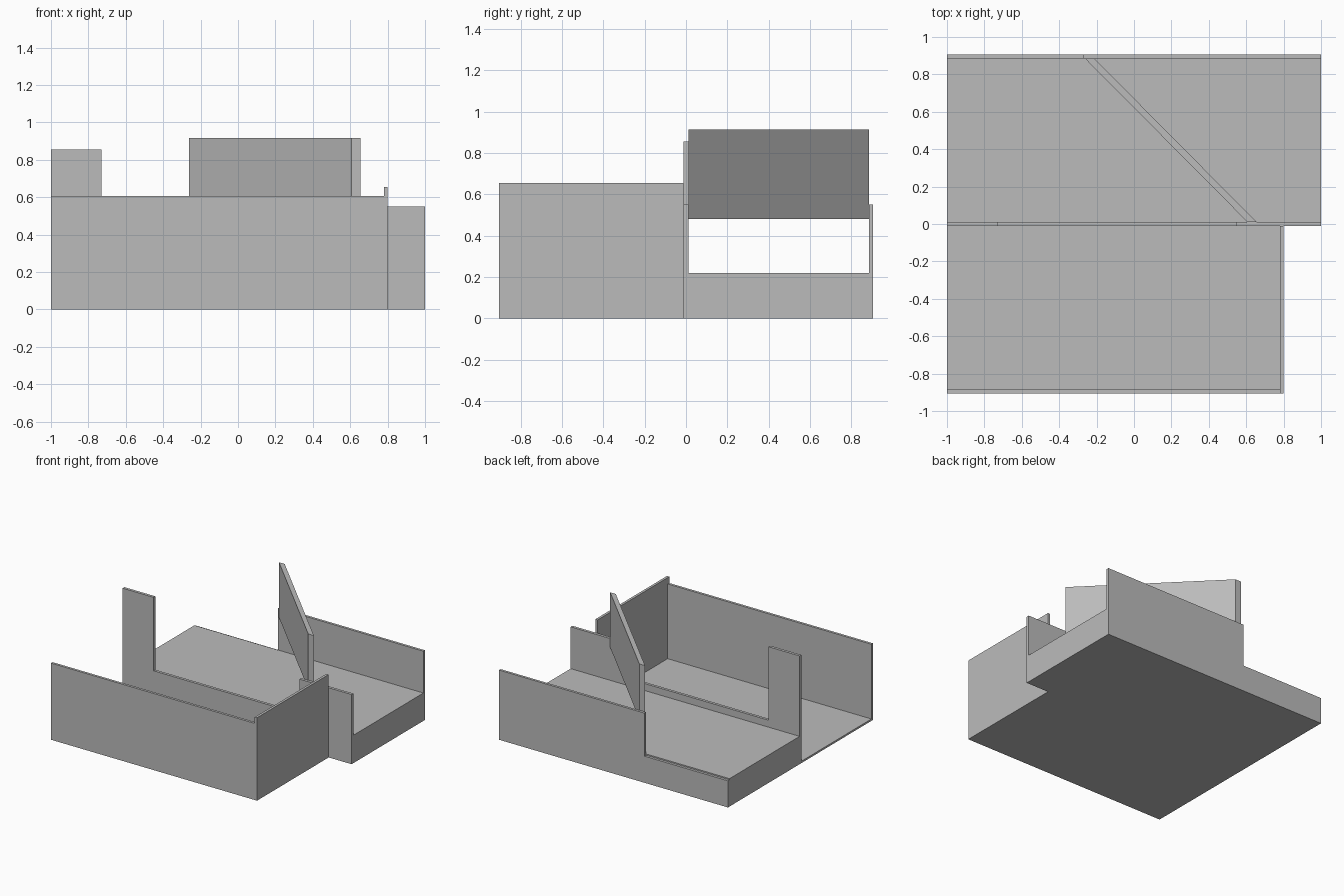
import bpy
import bmesh

default = bpy.data.objects.get("Cube")
if default:
    bpy.data.objects.remove(default, do_unlink=True)

GREY = (0.5, 0.5, 0.5, 1.0)
grey = bpy.data.materials.new("plain_grey")
grey.use_nodes = True
grey.diffuse_color = GREY
grey.node_tree.nodes["Principled BSDF"].inputs["Base Color"].default_value = GREY


def prism(name, outline, offset):
    """Extrude a flat outline along an offset vector."""
    bm = bmesh.new()
    face = bm.faces.new([bm.verts.new(p) for p in outline])
    grown = bmesh.ops.extrude_face_region(bm, geom=[face])["geom"]
    verts = [v for v in grown if isinstance(v, bmesh.types.BMVert)]
    bmesh.ops.translate(bm, verts=verts, vec=offset)
    bmesh.ops.recalc_face_normals(bm, faces=bm.faces)
    mesh = bpy.data.meshes.new(name)
    bm.to_mesh(mesh)
    bm.free()
    mesh.materials.append(grey)
    obj = bpy.data.objects.new(name, mesh)
    bpy.context.collection.objects.link(obj)
    return obj


def box(name, x, y, z):
    """Axis-aligned block from its ranges."""
    outline = [(x[0], y[0], z[0]), (x[1], y[0], z[0]),
               (x[1], y[1], z[0]), (x[0], y[1], z[0])]
    return prism(name, outline, (0, 0, z[1] - z[0]))


def stepped_wall(name, profile, y):
    """Wall along x with a stepped top, given as (x, z) points."""
    return prism(name, [(px, y[0], pz) for px, pz in profile],
                 (0, y[1] - y[0], 0))


EDGE = 0.905      # half depth
INNER = 0.885     # inner face of the outer walls
HALF = 0.011      # half thickness of the middle wall
FLOOR = 0.22      # raised floor level

# Floors: thin in the front room, a solid raised slab in the back room
box("front_floor", (-1, 0.78), (-INNER, -HALF), (0, 0.015))
box("raised_floor", (-1, 1), (HALF, INNER), (0, FLOOR))

# Outer walls of the front room
box("front_wall", (-1, 0.78), (-EDGE, -INNER), (0, 0.605))
box("side_wall", (0.78, 0.8), (-EDGE, -HALF), (0, 0.655))

# Dividing wall with a wide low opening
stepped_wall("middle_wall",
             [(-1, 0), (1, 0), (1, 0.55), (0.545, 0.55), (0.545, 0.275),
              (-0.73, 0.275), (-0.73, 0.855), (-1, 0.855)], (-HALF, HALF))

# Back wall, low on one end
stepped_wall("back_wall",
             [(-1, 0), (1, 0), (1, 0.55), (-0.27, 0.55), (-0.27, 0.21),
              (-1, 0.21)], (INNER, EDGE))

# Raised diagonal panel spanning from the back wall to the middle wall
prism("diagonal_panel",
      [(-0.262, INNER, 0.48), (-0.212, INNER, 0.48),
       (0.655, HALF, 0.48), (0.606, HALF, 0.48)], (0, 0, 0.435))
